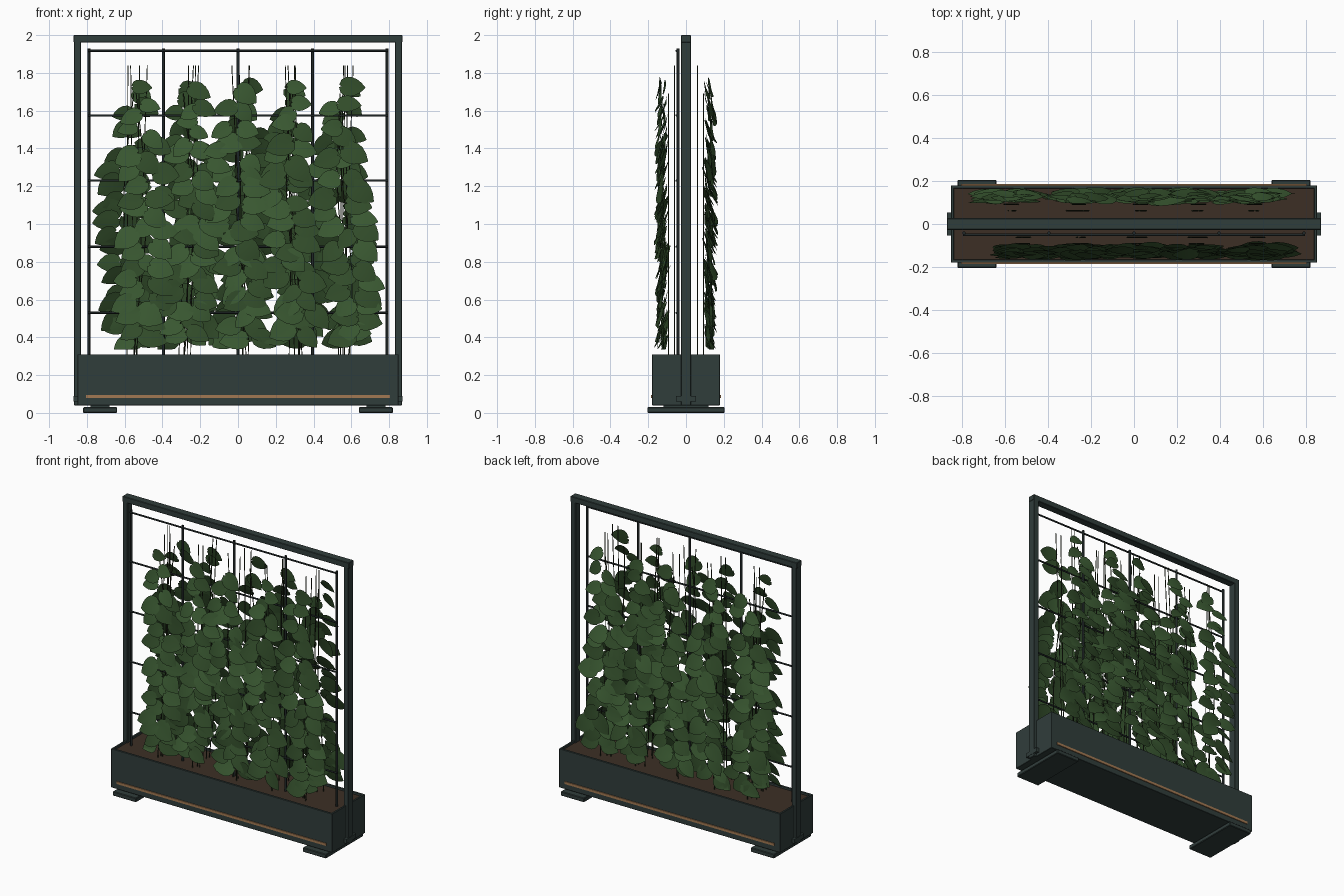
import bpy, bmesh, math, random
from mathutils import Vector, Matrix

if "Cube" in bpy.data.objects:
    bpy.data.objects.remove(bpy.data.objects["Cube"])

random.seed(7)


def material(name, rgb):
    m = bpy.data.materials.new(name)
    m.diffuse_color = (*rgb, 1)
    m.use_nodes = True
    m.node_tree.nodes["Principled BSDF"].inputs["Base Color"].default_value = m.diffuse_color
    return m


METAL = material("dark_metal", (0.03, 0.047, 0.044))
WIRE = material("black_wire", (0.014, 0.02, 0.02))
COPPER = material("copper", (0.36, 0.19, 0.085))
SOIL = material("soil", (0.045, 0.028, 0.018))
STEM = material("stem", (0.025, 0.035, 0.015))
LEAVES = [material("leaf_dark", (0.03, 0.07, 0.022)),
          material("leaf_mid", (0.04, 0.095, 0.03))]


def box(name, x, y, z, mat, bevel=0.0):
    """Box from (min, max) ranges."""
    bm = bmesh.new()
    bmesh.ops.create_cube(bm, size=1)
    for v in bm.verts:
        for i, r in enumerate((x, y, z)):
            v.co[i] = r[0] if v.co[i] < 0 else r[1]
    me = bpy.data.meshes.new(name)
    bm.to_mesh(me)
    bm.free()
    ob = bpy.data.objects.new(name, me)
    bpy.context.collection.objects.link(ob)
    me.materials.append(mat)
    if bevel:
        b = ob.modifiers.new("bevel", 'BEVEL')
        b.width, b.segments = bevel, 1
    return ob


def tubes(name, paths, radius, mat, res=1):
    """One curve object holding several thin round tubes."""
    cu = bpy.data.curves.new(name, 'CURVE')
    cu.dimensions = '3D'
    cu.bevel_depth, cu.bevel_resolution, cu.use_fill_caps = radius, res, True
    for pts in paths:
        s = cu.splines.new('POLY')
        s.points.add(len(pts) - 1)
        for p, c in zip(s.points, pts):
            p.co = (*c, 1)
    cu.materials.append(mat)
    ob = bpy.data.objects.new(name, cu)
    bpy.context.collection.objects.link(ob)
    return ob


# planter trough: floor, long walls, end walls, soil
box("planter_floor", (-0.84, 0.84), (-0.17, 0.17), (0.04, 0.06), METAL)
box("soil", (-0.838, 0.838), (-0.168, 0.168), (0.06, 0.295), SOIL)
for s, side in ((-1, "front"), (1, "back")):
    box(side + "_wall", (-0.85, 0.85), sorted((s * 0.166, s * 0.18)), (0.04, 0.31), METAL, 0.002)
    box(side + "_copper_strip", (-0.805, 0.805), sorted((s * 0.179, s * 0.186)), (0.078, 0.095), COPPER)
for s, side in ((-1, "left"), (1, "right")):
    box(side + "_end_wall", sorted((s * 0.836, s * 0.85)), (-0.178, 0.178), (0.04, 0.31), METAL, 0.002)
    # cross feet, posts and post brackets
    box(side + "_foot", sorted((s * 0.64, s * 0.82)), (-0.205, 0.205), (0.0, 0.03), METAL, 0.004)
    box(side + "_foot_block", sorted((s * 0.68, s * 0.78)), (-0.12, 0.12), (0.025, 0.045), METAL)
    box(side + "_post", sorted((s * 0.83, s * 0.868)), (-0.027, 0.027), (0.04, 1.99), METAL, 0.003)
    box(side + "_bracket", sorted((s * 0.84, s * 0.87)), (-0.053, 0.053), (0.06, 0.09), METAL)
box("top_rail", (-0.87, 0.87), (-0.027, 0.027), (1.96, 2.0), METAL, 0.003)

# trellis grid in front of the frame
bars = [-0.79, -0.395, 0, 0.395, 0.79]
tubes("trellis_uprights", [[(x, -0.042, 0.29), (x, -0.042, 1.93)] for x in bars], 0.008, WIRE, 2)
tubes("trellis_crossbars", [[(-0.795, -0.05, z), (0.795, -0.05, z)]
                            for z in (0.53, 0.88, 1.23, 1.575, 1.917)], 0.006, WIRE, 2)


def add_leaf(bm, mat4, length, width, mi):
    """Broad leaf: rows of 5 points, folded at the midrib and cupped."""
    rows = []
    profile = [(0.0, 0.14), (0.08, 0.7), (0.25, 0.97), (0.45, 1.0), (0.65, 0.84), (0.84, 0.5), (1.0, 0.05)]
    for t, w in profile:
        row = []
        for u in (-1, -0.5, 0, 0.5, 1):
            x = u * w * width / 2
            y = t * length - 0.1 * length * abs(u) * (1 - t)
            z = 0.1 * abs(x) - 0.16 * length * (t - 0.35) ** 2 - 1.2 * x * x
            row.append(bm.verts.new(mat4 @ Vector((x, y, z))))
        rows.append(row)
    for a, b in zip(rows, rows[1:]):
        for i in range(4):
            f = bm.faces.new((a[i], a[i + 1], b[i + 1], b[i]))
            f.smooth = True
            f.material_index = mi


def foliage(side, s, columns):
    """Climbing plants on one face of the trellis; s is the y sign."""
    bm = bmesh.new()
    canes, vines = [], []
    for cx in columns:
        # thin straight canes and one wandering vine per plant
        for d in (-0.015, 0.012):
            lean = random.uniform(-0.04, 0.04)
            canes.append([(cx + d + lean, s * 0.062, 0.29), (cx + d - lean, s * 0.062, 1.84)])
        ph = random.uniform(0, 6.28)

        def wander(z):
            return cx + 0.035 * math.sin(3.5 * z + ph)
        vines.append([(wander(0.29 + 0.1 * i), s * 0.092, 0.29 + 0.1 * i) for i in range(15)])
        # leaves alternate left and right up the vine
        n = 38
        for k in range(n):
            t = k / (n - 1)
            z = 0.41 + 1.31 * t ** 1.08 + random.uniform(-0.02, 0.02)
            spread = 0.10 if z < 1.35 else 0.10 - 0.15 * (z - 1.35)
            lr = 1 if k % 2 else -1
            x = wander(z) + lr * random.uniform(0.0, spread)
            x = max(-0.68, min(0.68, x))
            size = random.uniform(0.115, 0.15) * (1.0 if z < 1.45 else 0.85)
            if z > 1.45 and k % 3 == 0:
                continue
            # leaf tip points outward and down, blade faces the viewer
            ang = math.radians(random.uniform(-50, 0))
            tip = Vector((lr * math.cos(ang), s * random.uniform(0.0, 0.22), math.sin(ang))).normalized()
            nrm = Vector((random.uniform(-0.25, 0.25), s, random.uniform(0.1, 0.55)))
            nrm = (nrm - tip * nrm.dot(tip)).normalized()
            side_v = tip.cross(nrm)
            m = Matrix((side_v, tip, nrm)).transposed().to_4x4()
            m.translation = Vector((x - lr * 0.03, s * random.uniform(0.105, 0.14), z))
            add_leaf(bm, m, size, size * random.uniform(0.75, 0.95), random.randint(0, 1))
    # keep the leaf layer as thin as the clipped hedge
    for v in bm.verts:
        v.co.y = s * min(0.17, max(0.08, abs(v.co.y)))
        v.co.z = max(0.335, v.co.z)
    me = bpy.data.meshes.new(side + "_leaves")
    bm.to_mesh(me)
    bm.free()
    for mt in LEAVES:
        me.materials.append(mt)
    bpy.context.collection.objects.link(bpy.data.objects.new(side + "_leaves", me))
    tubes(side + "_canes", canes, 0.0028, STEM)
    tubes(side + "_vines", vines, 0.003, STEM)


foliage("front", -1, [-0.52, -0.25, 0.02, 0.29, 0.57])
foliage("back", 1, [-0.57, -0.26, 0.03, 0.3, 0.56])
